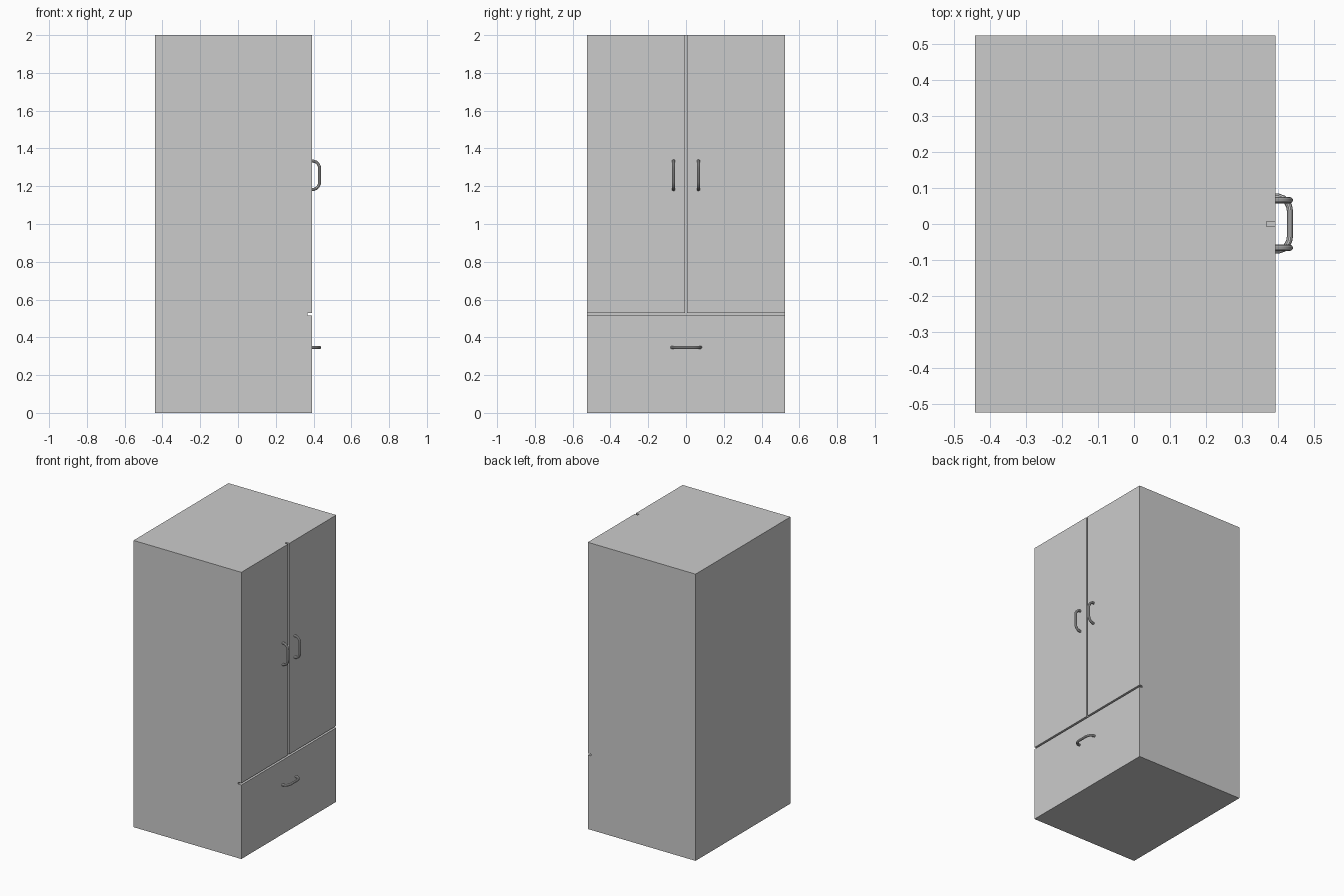
import bpy
import bmesh
from mathutils import Vector

if "Cube" in bpy.data.objects:
    bpy.data.objects.remove(bpy.data.objects["Cube"])


def box(name, lo, hi):
    lo, hi = Vector(lo), Vector(hi)
    bm = bmesh.new()
    bmesh.ops.create_cube(bm, size=1)
    for v in bm.verts:
        v.co = Vector((lo[i] + (v.co[i] + 0.5) * (hi[i] - lo[i]) for i in range(3)))
    me = bpy.data.meshes.new(name)
    bm.to_mesh(me)
    bm.free()
    ob = bpy.data.objects.new(name, me)
    bpy.context.collection.objects.link(ob)
    return ob


def cut(target, lo, hi):
    # carve a box out of the target
    cutter = box("groove_cutter", lo, hi)
    cutter.hide_render = True
    bpy.context.view_layer.objects.active = target
    mod = target.modifiers.new("groove", 'BOOLEAN')
    mod.operation = 'DIFFERENCE'
    mod.solver = 'EXACT'
    mod.object = cutter
    bpy.ops.object.modifier_apply(modifier=mod.name)
    bpy.data.objects.remove(cutter)


def handle(name, y, z, upright):
    # bowed tube: (reach out from the face, offset along the handle)
    half = [(0.384, 0.075), (0.400, 0.075), (0.414, 0.070), (0.424, 0.060),
            (0.430, 0.048), (0.432, 0.036)]
    path = half + [(x, -t) for x, t in reversed(half)]
    cu = bpy.data.curves.new(name, 'CURVE')
    cu.dimensions = '3D'
    cu.bevel_depth = 0.0085
    cu.bevel_resolution = 3
    cu.use_fill_caps = True
    sp = cu.splines.new('POLY')
    sp.points.add(len(path) - 1)
    for p, (x, t) in zip(sp.points, path):
        p.co = (x, y, z + t, 1) if upright else (x, y + t, z, 1)
    ob = bpy.data.objects.new(name, cu)
    bpy.context.collection.objects.link(ob)
    bpy.ops.object.select_all(action='DESELECT')
    ob.select_set(True)
    bpy.context.view_layer.objects.active = ob
    bpy.ops.object.convert(target='MESH')
    bpy.ops.object.shade_smooth_by_angle()


# cabinet with gaps between the two doors and the drawer
cabinet = box("cabinet", (-0.44, -0.523, 0), (0.392, 0.523, 2))
cut(cabinet, (0.367, -0.6, 0.516), (0.5, 0.6, 0.529))
cut(cabinet, (0.367, -0.0065, 0.522), (0.5, 0.0065, 2.1))

# pulls
for side, label in ((-1, "left"), (1, "right")):
    handle(label + "_door_handle", side * 0.066, 1.258, True)
handle("drawer_handle", 0.001, 0.347, False)
